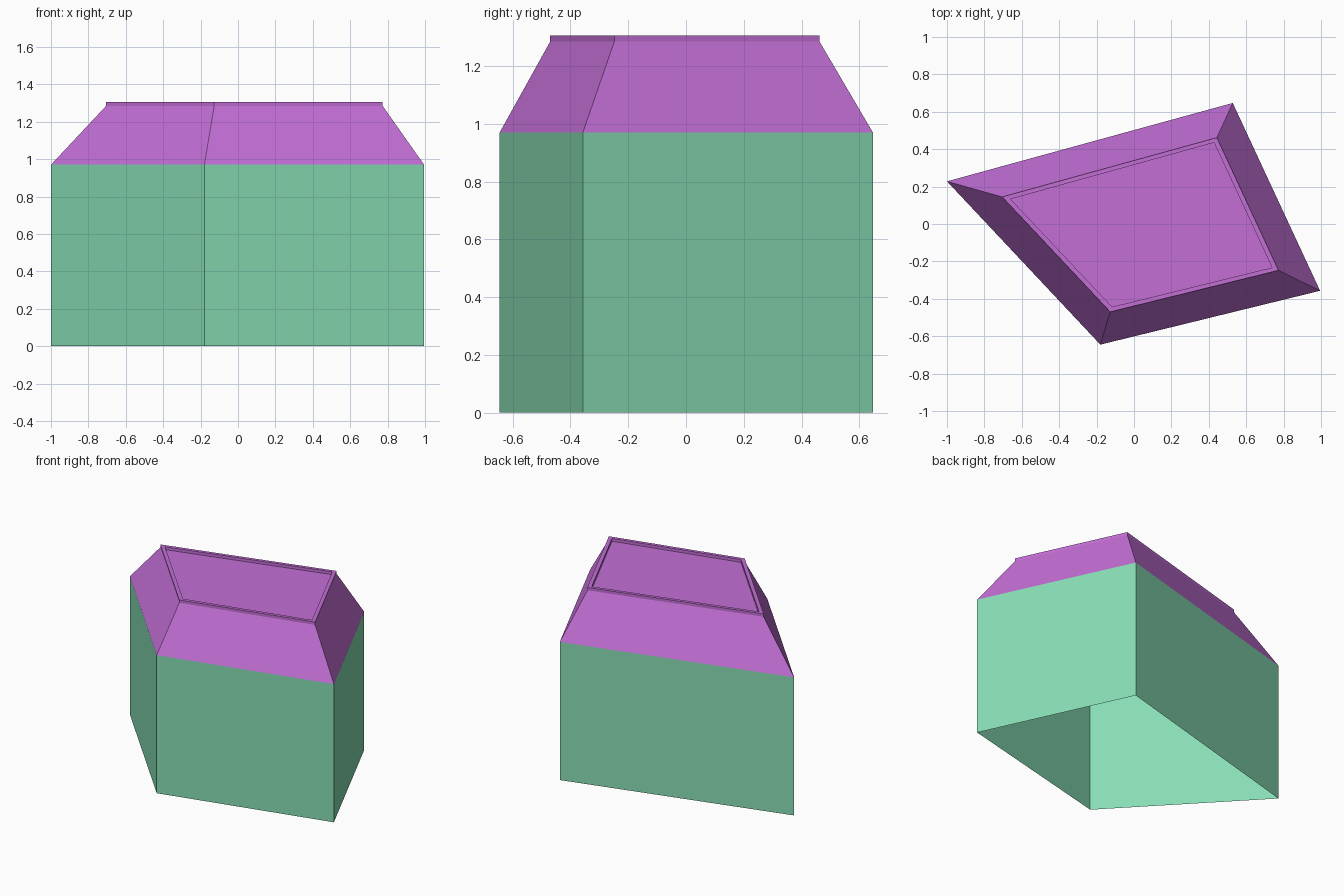
import bpy
import bmesh

cube = bpy.data.objects.get("Cube")
if cube:
    bpy.data.objects.remove(cube, do_unlink=True)


def make_material(name, colour):
    mat = bpy.data.materials.new(name)
    mat.use_nodes = True
    mat.diffuse_color = (*colour, 1)
    bsdf = next(n for n in mat.node_tree.nodes if n.type == 'BSDF_PRINCIPLED')
    bsdf.inputs["Base Color"].default_value = (*colour, 1)
    return mat


def loft(name, rings, material, cap_top=False):
    """Join (outline, height) rings from first to last with quads."""
    bm = bmesh.new()
    loops = [[bm.verts.new((x, y, z)) for x, y in outline] for outline, z in rings]
    for low, high in zip(loops, loops[1:]):
        for i in range(len(low)):
            j = (i + 1) % len(low)
            bm.faces.new((low[i], low[j], high[j], high[i]))
    if cap_top:
        bm.faces.new(loops[-1])
    mesh = bpy.data.meshes.new(name)
    bm.to_mesh(mesh)
    bm.free()
    mesh.materials.append(material)
    obj = bpy.data.objects.new(name, mesh)
    bpy.context.collection.objects.link(obj)
    return obj


green = make_material("wall green", (0.242, 0.716, 0.456))
purple = make_material("roof purple", (0.546, 0.159, 0.672))

# Counter-clockwise outlines of the footprint, roof edge and recess
footprint = [(-1, 0.228), (-0.18, -0.645), (0.995, -0.357), (0.528, 0.647)]
roof_edge = [(-0.705, 0.145), (-0.127, -0.47), (0.773, -0.248), (0.443, 0.462)]
recess = [(-0.66, 0.133), (-0.117, -0.443), (0.738, -0.233), (0.428, 0.435)]

eaves, roof_z, rim_z = 0.97, 1.285, 1.305

# Walls, open underneath
loft("walls", [(footprint, 0), (footprint, eaves)], green)

# Sloped roof, low parapet and sunken flat top
loft("mansard_roof", [(footprint, eaves), (roof_edge, roof_z), (roof_edge, rim_z),
                      (recess, rim_z), (recess, roof_z)], purple, cap_top=True)
